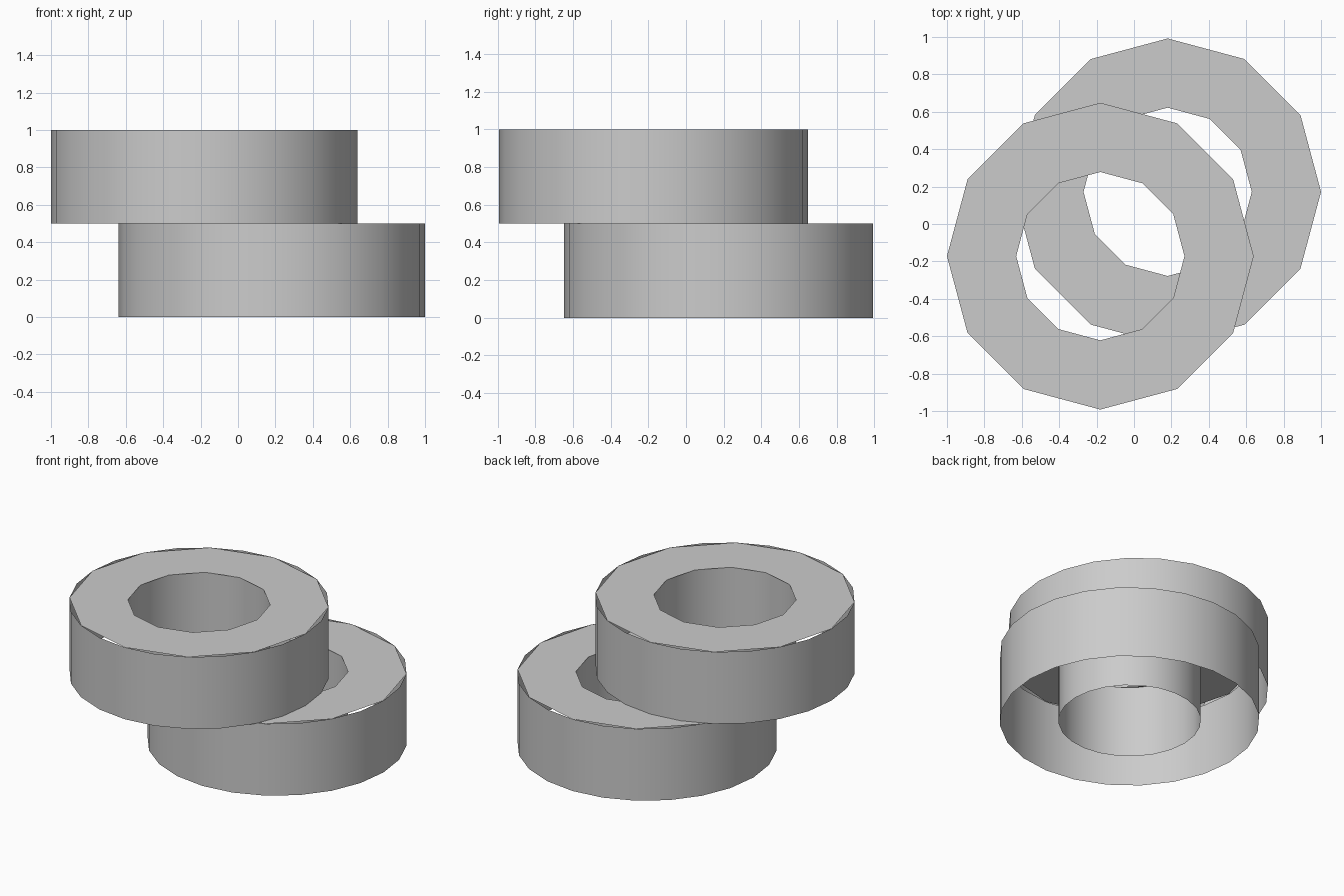
import bpy, bmesh, math

if "Cube" in bpy.data.objects:
    bpy.data.objects.remove(bpy.data.objects["Cube"])

R_OUT, R_IN, H = 0.82, 0.45, 0.5
CX, CY = 0.18, 0.172


def circle(bm, radius, z, sides):
    return [bm.verts.new((radius * math.cos(2 * math.pi * i / sides),
                          radius * math.sin(2 * math.pi * i / sides), z))
            for i in range(sides)]


def strip(bm, a, b, smooth):
    n = len(a)
    for i in range(n):
        j = (i + 1) % n
        bm.faces.new((a[i], a[j], b[j], b[i])).smooth = smooth


def ring(name, x, y, z):
    bm = bmesh.new()
    # Smooth 24-sided walls, open underneath
    strip(bm, circle(bm, R_OUT, 0, 24), circle(bm, R_OUT, H, 24), True)
    strip(bm, circle(bm, R_IN, H, 24), circle(bm, R_IN, 0, 24), True)
    # Coarser 12-sided flat top
    strip(bm, circle(bm, R_OUT, H, 12), circle(bm, R_IN, H, 12), False)
    mesh = bpy.data.meshes.new(name)
    bm.to_mesh(mesh)
    bm.free()
    obj = bpy.data.objects.new(name, mesh)
    obj.location = (x, y, z)
    bpy.context.collection.objects.link(obj)
    return obj


# Two offset stacked rings
ring("lower_ring", CX, CY, 0)
ring("upper_ring", -CX, -CY, H)
